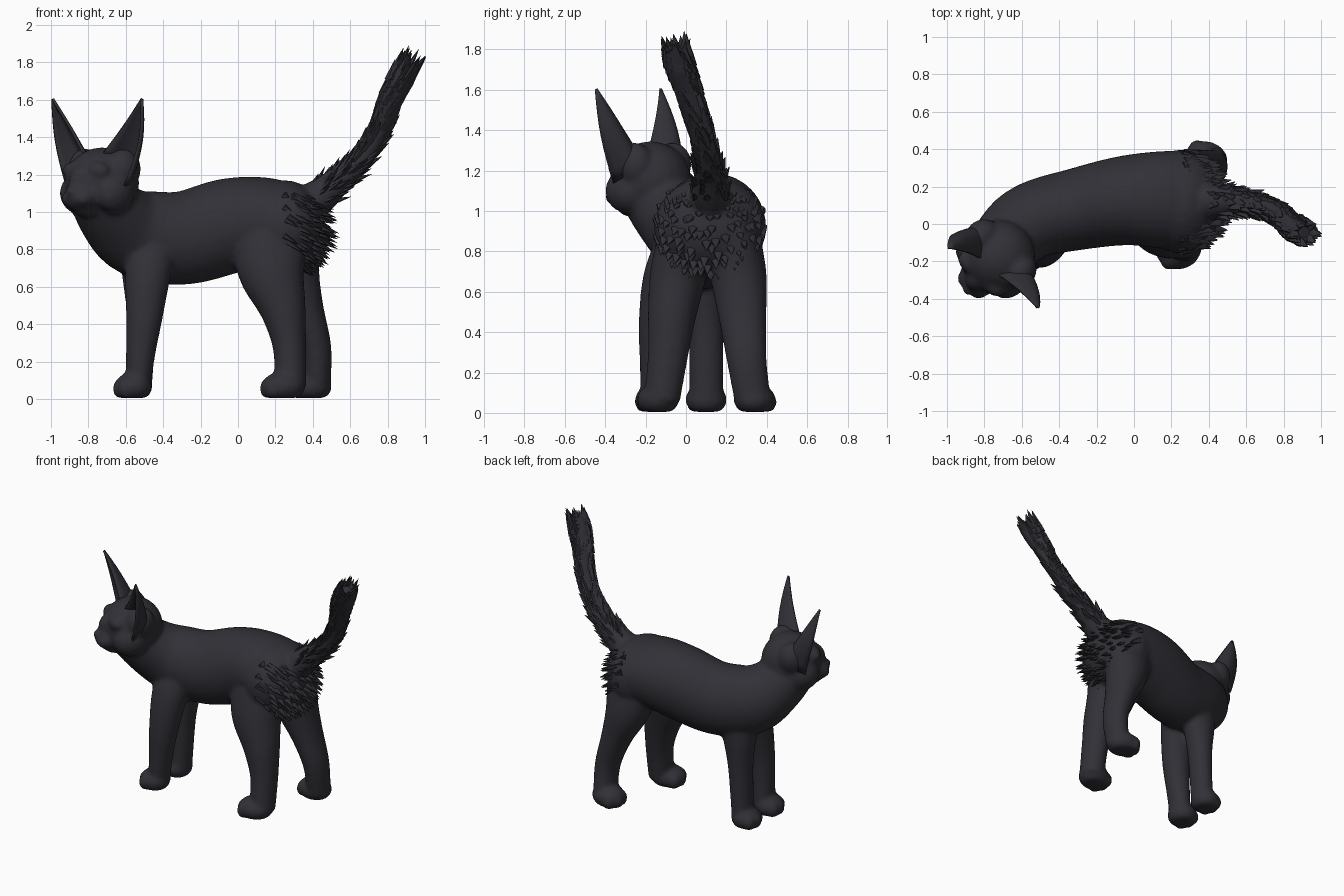
import bpy, bmesh, math, random
from mathutils import Vector, Matrix

random.seed(4)
cube = bpy.data.objects.get("Cube")
if cube:
    bpy.data.objects.remove(cube, do_unlink=True)

fur = bpy.data.materials.new("charcoal fur")
fur.use_nodes = True
colour = (0.03, 0.03, 0.038, 1)
fur.diffuse_color = colour
shader = next(n for n in fur.node_tree.nodes if n.type == "BSDF_PRINCIPLED")
shader.inputs["Base Color"].default_value = colour
shader.inputs["Roughness"].default_value = 0.8


def finish(bm, name, angle=60):
    bmesh.ops.recalc_face_normals(bm, faces=bm.faces[:])
    mesh = bpy.data.meshes.new(name)
    bm.to_mesh(mesh)
    bm.free()
    mesh.materials.append(fur)
    obj = bpy.data.objects.new(name, mesh)
    bpy.context.collection.objects.link(obj)
    bpy.ops.object.select_all(action="DESELECT")
    obj.select_set(True)
    bpy.context.view_layer.objects.active = obj
    bpy.ops.object.shade_smooth_by_angle(angle=math.radians(angle))
    return obj


def spline(keys, steps=5):
    """Catmull-Rom through keys of any length."""
    rows = [Vector(k) for k in keys]
    rows = [rows[0]] + rows + [rows[-1]]
    out = []
    for a, b, c, d in zip(rows, rows[1:], rows[2:], rows[3:]):
        for i in range(steps):
            t = i / steps
            out.append(0.5 * (2 * b + (c - a) * t + (2 * a - 5 * b + 4 * c - d) * t * t
                              + (3 * b - a - 3 * c + d) * t ** 3))
    return out + [rows[-1]]


def tube(bm, keys, ref, sides=20):
    """Loft ellipses along (x, y, z, radius along ref, other radius)."""
    rows = spline(keys)
    rings = []
    for i, row in enumerate(rows):
        ahead, behind = rows[min(i + 1, len(rows) - 1)], rows[max(i - 1, 0)]
        along = Vector((ahead - behind)[:3]).normalized()
        u = Vector(ref)
        u = (u - along * u.dot(along)).normalized()
        v = along.cross(u)
        ring = []
        for k in range(sides):
            a = math.tau * k / sides
            ring.append(bm.verts.new(Vector(row[:3]) + u * math.cos(a) * row[3] + v * math.sin(a) * row[4]))
        rings.append(ring)
    for r, s in zip(rings, rings[1:]):
        for k in range(sides):
            bm.faces.new((r[k], r[k - 1], s[k - 1], s[k]))
    bm.faces.new(rings[0])
    bm.faces.new(rings[-1])


def ball(bm, centre, radii, turn=0.0, floor=None):
    m = Matrix.Translation(centre) @ Matrix.Rotation(turn, 4, "Z") @ Matrix.Diagonal((*radii, 1))
    verts = bmesh.ops.create_uvsphere(bm, u_segments=20, v_segments=14, radius=1, matrix=m)["verts"]
    if floor is not None:
        for v in verts:
            v.co.z = max(v.co.z, floor)


def tuft(bm, base, direction, length, width):
    """Flat pointed lock of fur."""
    m = Matrix.Translation(base) @ direction.to_track_quat("Z", "Y").to_matrix().to_4x4()
    m = m @ Matrix.Translation((0, 0, length * 0.35)) @ Matrix.Diagonal((1, 0.6, 1, 1))
    bmesh.ops.create_cone(bm, cap_ends=True, segments=6, radius1=width, radius2=0.001,
                          depth=length, matrix=m)


# Torso and neck
body = bmesh.new()
tube(body, [(-.76, -.2, 1.14, .16, .16), (-.68, -.09, 1.0, .185, .19), (-.54, .02, .89, .205, .235),
            (-.3, .08, .86, .22, .25), (-.05, .125, .925, .24, .255), (.15, .13, .95, .26, .235),
            (.3, .13, .93, .25, .2), (.43, .12, .92, .16, .15)], (0, 1, 0), 28)
ball(body, (.25, .12, .92), (.22, .28, .25))

# Tail
tail = [(.3, .13, 1.0, .11, .11), (.42, .12, 1.07, .1, .1), (.54, .12, 1.17, .075, .075),
        (.66, .1, 1.28, .062, .06), (.76, .06, 1.44, .058, .055), (.82, .01, 1.6, .066, .064),
        (.875, -.03, 1.72, .075, .075), (.91, -.045, 1.79, .07, .065)]
tube(body, tail, (0, 1, 0))

# Legs, each with its paw: path, centre, heading of the toes, length
legs = [
    ([(-.45, -.03, .88, .15, .1), (-.48, -.1, .68, .125, .11), (-.5, -.14, .45, .1, .095),
      (-.52, -.145, .25, .08, .085), (-.535, -.14, .06, .065, .085)], (-.56, -.15), 192, .1),
    ([(-.48, .1, .85, .15, .1), (-.5, .1, .65, .12, .1), (-.51, .1, .45, .085, .09),
      (-.52, .1, .25, .075, .085), (-.53, .1, .06, .07, .085)], (-.555, .1), 185, .098),
    ([(.17, .0, .86, .21, .14), (.18, -.04, .68, .18, .14), (.24, -.07, .48, .125, .12),
      (.275, -.09, .28, .09, .1), (.28, -.12, .06, .085, .09)], (.24, -.14), 190, .12),
    ([(.26, .24, .86, .19, .13), (.29, .26, .68, .15, .14), (.36, .28, .48, .1, .12),
      (.42, .3, .27, .08, .1), (.42, .33, .06, .075, .09)], (.385, .34), 165, .12)]
for keys, (px, py), heading, size in legs:
    tube(body, keys, (1, 0, 0))
    turn = math.radians(heading)
    ball(body, (px, py, .065), (size, .104, .08), turn, .005)
    ahead, across = Vector((math.cos(turn), math.sin(turn), 0)), Vector((-math.sin(turn), math.cos(turn), 0))
    for k in (-1, 0, 1):
        spot = Vector((px, py, .055)) + ahead * (size * .68 - .018 * abs(k)) + across * .05 * k
        ball(body, spot, (.045, .045, .058), turn, .005)

# Head, built in its own frame: side, forward, up
HEAD = Vector((-.74, -.19, 1.14))
FORWARD = Vector((-.68, -.73, 0)).normalized()
SIDE = Vector((-FORWARD.y, FORWARD.x, 0))
head_turn = math.atan2(SIDE.y, SIDE.x)


def on_head(side, ahead, up):
    return HEAD + SIDE * side + FORWARD * ahead + Vector((0, 0, up))


ball(body, on_head(0, -.02, .015), (.2, .2, .19), head_turn)
ball(body, on_head(0, .14, -.06), (.105, .095, .08), head_turn)      # muzzle
ball(body, on_head(0, .12, .02), (.075, .09, .1), head_turn)         # bridge
ball(body, on_head(0, .222, -.03), (.034, .025, .025), head_turn)    # nose
ball(body, on_head(0, .1, -.115), (.08, .085, .055), head_turn)      # chin
for s in (-1, 1):
    ball(body, on_head(.13 * s, .02, -.04), (.09, .12, .11), head_turn)      # cheeks
    ball(body, on_head(.045 * s, .18, -.07), (.05, .05, .042), head_turn)    # whisker pads
    ball(body, on_head(.085 * s, .11, .08), (.075, .05, .05), head_turn)     # brows
    ball(body, on_head(.14 * s, -.04, .09), (.085, .1, .11), head_turn)      # ear roots

cat = finish(body, "body", 70)
remesh = cat.modifiers.new("blend", "REMESH")
remesh.mode = "VOXEL"
remesh.voxel_size = 0.014
remesh.use_smooth_shade = True
soften = cat.modifiers.new("soften", "SMOOTH")
soften.iterations = 9
soften.factor = 0.5

# Ears: curved sheets narrowing to a tip
for name, s, tip in (("right_ear", -1, Vector((-.995, -.13, 1.61))), ("left_ear", 1, Vector((-.515, -.45, 1.61)))):
    bm = bmesh.new()
    inner, outer = on_head(.06 * s, .05, .16), on_head(.215 * s, .03, .0)
    back = on_head(.17 * s, -.2, .1)
    rows = []
    for i in range(9):
        t = i / 8 * .98
        row = []
        for k in range(11):
            w = k / 10
            p = inner * (1 - w) ** 2 + back * 2 * w * (1 - w) + outer * w * w
            bulge = (SIDE * s * w * .035 - FORWARD * .01) * math.sin(math.pi * t)
            row.append(bm.verts.new(p.lerp(tip, t) + bulge))
        rows.append(row)
    for a, b in zip(rows, rows[1:]):
        for k in range(10):
            bm.faces.new((a[k], a[k + 1], b[k + 1], b[k]))
    ear = finish(bm, name)
    thick = ear.modifiers.new("thickness", "SOLIDIFY")
    thick.thickness = 0.016
    thick.offset = 0

# Tail fur: locks lying along the tail, with a ragged crown at the tip
bm = bmesh.new()
path = spline(tail, 5)[6:]
for i, row in enumerate(path[:-1]):
    p = Vector(row[:3])
    along = (Vector(path[i + 1][:3]) - p).normalized()
    u = along.cross(Vector((0, 1, 0))).normalized()
    v = along.cross(u)
    shaggy = 1 - i / len(path)
    for k in range(6):
        a = math.tau * (k + random.random()) / 6
        out = u * math.cos(a) + v * math.sin(a)
        tuft(bm, p + out * row[3] * .75, along + out * (.1 + .4 * shaggy), .08 + .04 * random.random(), .034)
end = Vector(path[-1][:3])
for k in range(7):
    out = Vector((math.cos(k * math.tau / 7), math.sin(k * math.tau / 7), 0))
    tuft(bm, end + out * .035 - Vector((0, 0, .03)), Vector((.3, -.1, 1)) + out * .45, .09 + .03 * random.random(), .04)
finish(bm, "tail_fur", 40)

# Rump fur: uneven rows of locks sweeping back and down
bm = bmesh.new()
for row in range(10):
    for k in range(14):
        lift = math.radians(-58 + row * 12 + random.uniform(-6, 6))
        a = math.radians(-84 + 168 * (k + random.random()) / 14)
        out = Vector((math.cos(a) * math.cos(lift), math.sin(a) * math.cos(lift), math.sin(lift)))
        spot = Vector((.24 + out.x * .2, .12 + out.y * .26, .92 + out.z * .23))
        tuft(bm, spot, Vector((.7, 0, -.45)) + out * (.1 + .35 * max(out.x, 0)),
             .07 + .05 * out.x + .02 * random.random(), .038)
finish(bm, "rump_fur", 40)
